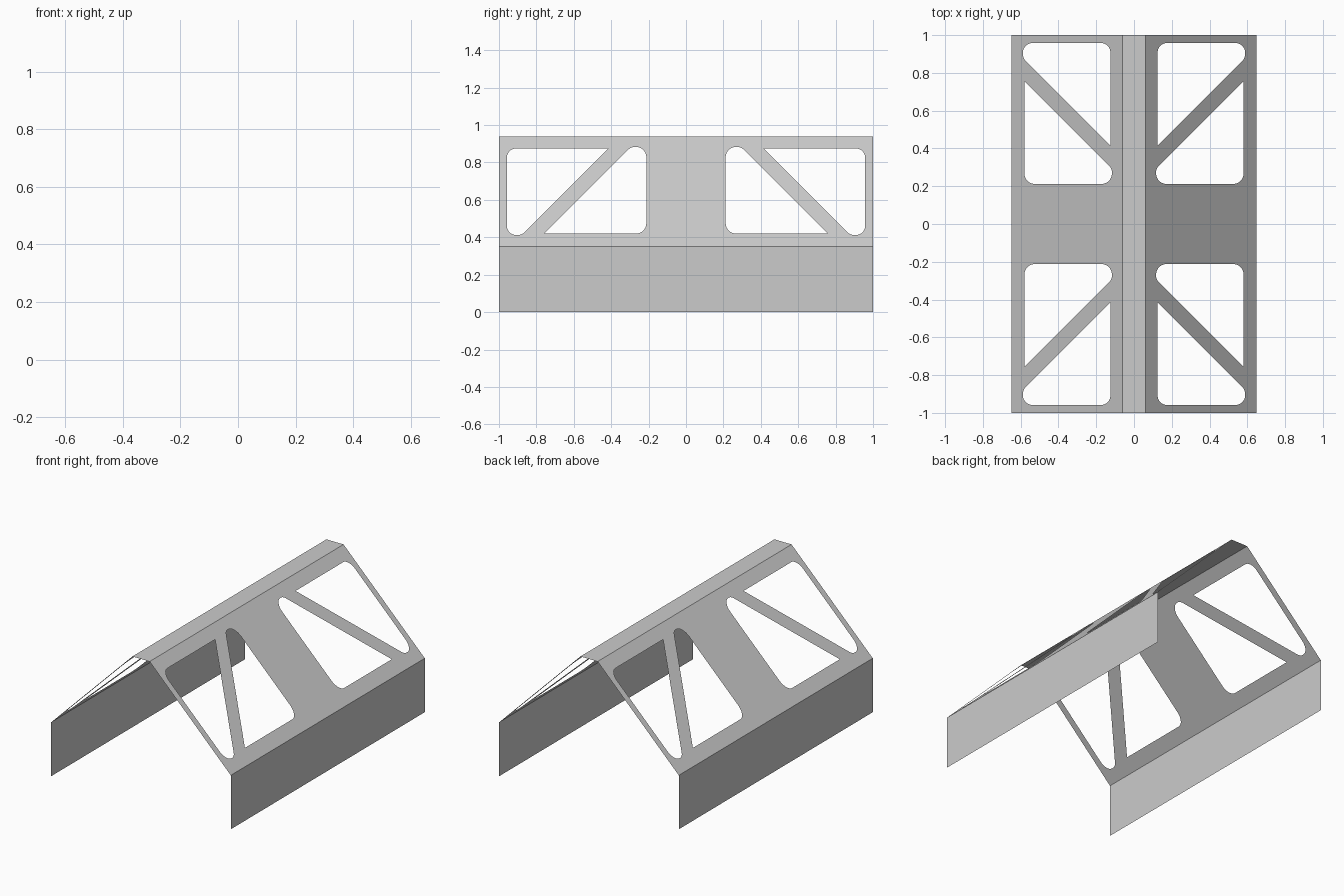
import bpy, bmesh, math
from mathutils import Vector

if "Cube" in bpy.data.objects:
    bpy.data.objects.remove(bpy.data.objects["Cube"])

EAVE_X, RIDGE_X, LENGTH = 0.648, 0.062, 1.0   # half widths and half length
SUM = 1.0                                      # slope: x + z = SUM


def rounded(corners, steps=8):
    """Outline from (x, y, radius) corners with circular fillets."""
    out = []
    n = len(corners)
    for i, (x, y, r) in enumerate(corners):
        p = Vector((x, y))
        if r == 0:
            out.append(p)
            continue
        a = (Vector(corners[i - 1][:2]) - p).normalized()
        b = (Vector(corners[(i + 1) % n][:2]) - p).normalized()
        half = a.angle(b) / 2
        centre = p + (a + b).normalized() * (r / math.sin(half))
        start = p + a * (r / math.tan(half)) - centre
        end = p + b * (r / math.tan(half)) - centre
        sweep = start.angle_signed(end)
        a0 = math.atan2(start.y, start.x)
        for k in range(steps + 1):
            t = a0 - sweep * k / steps   # angle_signed is clockwise-positive
            out.append(centre + Vector((math.cos(t), math.sin(t))) * r)
    return out


def finish(name, bm, mirror=True):
    me = bpy.data.meshes.new(name)
    bm.to_mesh(me)
    bm.free()
    ob = bpy.data.objects.new(name, me)
    bpy.context.collection.objects.link(ob)
    if mirror:
        ob.modifiers.new("mirror_x", 'MIRROR').use_axis[0] = True
    return ob


def quad(name, pts, mirror=True):
    bm = bmesh.new()
    bm.faces.new([bm.verts.new(p) for p in pts])
    return finish(name, bm, mirror)


# Sloped panel: flat outline with truss cutouts, filled, then tilted
inner = rounded([(0.58, 0.757, 0), (0.58, 0.212, 0.055),
                 (0.117, 0.212, 0.055), (0.117, 0.294, 0.05)])
outer = rounded([(0.125, 0.415, 0), (0.125, 0.958, 0.05),
                 (0.588, 0.958, 0.05), (0.588, 0.878, 0.05)])
border = [(RIDGE_X, -LENGTH), (EAVE_X, -LENGTH), (EAVE_X, LENGTH), (RIDGE_X, LENGTH)]
loops = [border]
for hole in (inner, outer):
    for s in (1, -1):
        loops.append([(p[0], p[1] * s) for p in hole])

bm = bmesh.new()
for loop in loops:
    vs = [bm.verts.new((p[0], p[1], 0)) for p in loop]
    for i, v in enumerate(vs):
        bm.edges.new((vs[i - 1], v))
bmesh.ops.triangle_fill(bm, edges=bm.edges[:], use_beauty=True, normal=(0, 0, 1))
bm.normal_update()
for f in bm.faces:
    if f.normal.z < 0:
        f.normal_flip()
for v in bm.verts:
    v.co.z = SUM - v.co.x
bm.normal_update()
bmesh.ops.dissolve_limit(bm, angle_limit=0.01, verts=[], edges=bm.edges[:])
finish("sloped_panel", bm)

# Upright side walls
h = SUM - EAVE_X
quad("side_wall", [(EAVE_X, -LENGTH, 0), (EAVE_X, LENGTH, 0),
                   (EAVE_X, LENGTH, h), (EAVE_X, -LENGTH, h)])

# Flat strip along the ridge
z = SUM - RIDGE_X
quad("ridge_strip", [(-RIDGE_X, -LENGTH, z), (RIDGE_X, -LENGTH, z),
                     (RIDGE_X, LENGTH, z), (-RIDGE_X, LENGTH, z)], mirror=False)
